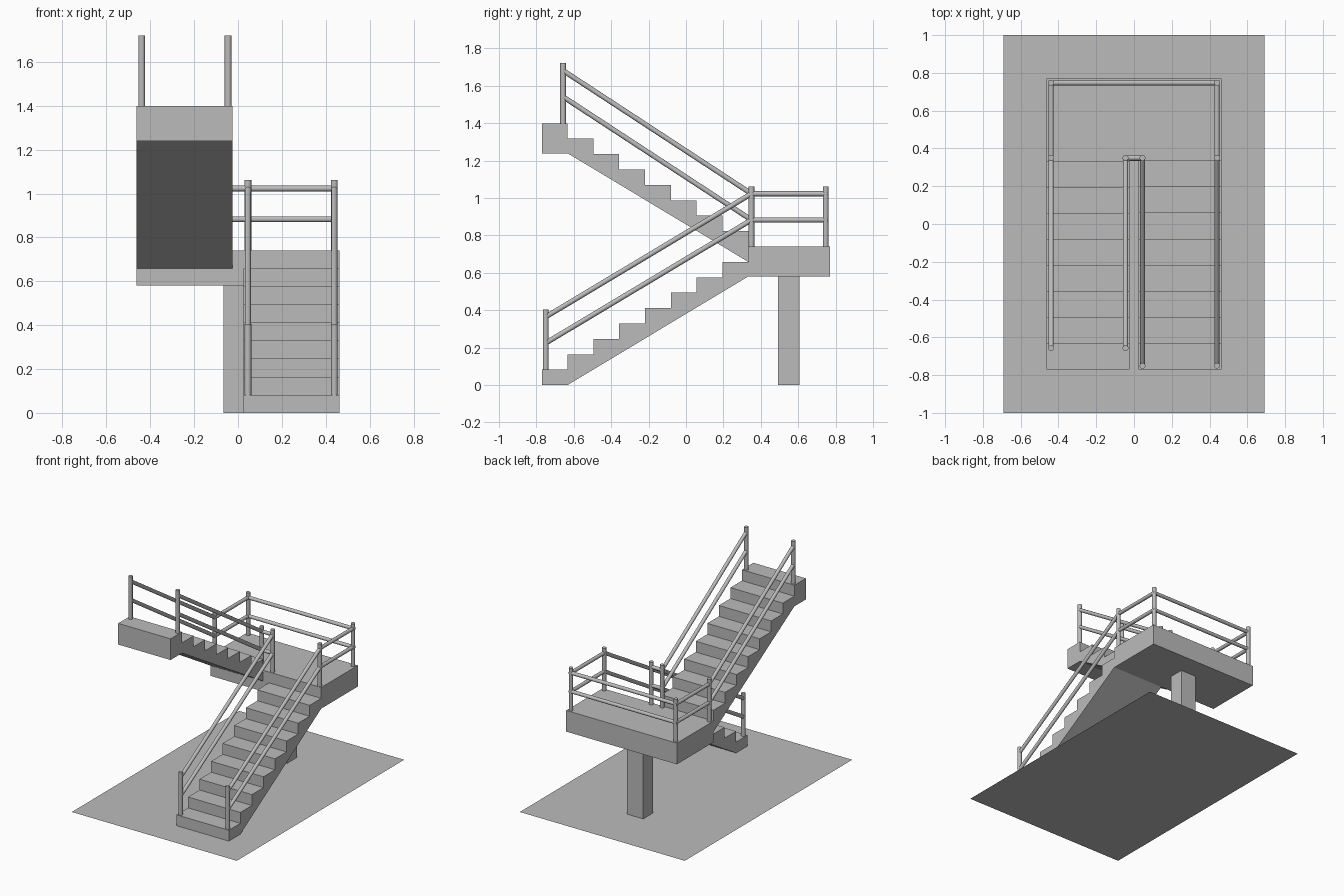
import bpy, bmesh
from mathutils import Vector

cube = bpy.data.objects.get("Cube")
if cube:
    bpy.data.objects.remove(cube, do_unlink=True)


def make_material(name, value):
    mat = bpy.data.materials.new(name)
    mat.use_nodes = True
    colour = (value, value, value, 1)
    mat.diffuse_color = colour
    mat.node_tree.nodes["Principled BSDF"].inputs["Base Color"].default_value = colour
    return mat


GREY = make_material("concrete grey", 0.5)


def finish(name, bm):
    mesh = bpy.data.meshes.new(name)
    bmesh.ops.recalc_face_normals(bm, faces=bm.faces)
    bm.to_mesh(mesh)
    bm.free()
    mesh.materials.append(GREY)
    obj = bpy.data.objects.new(name, mesh)
    bpy.context.collection.objects.link(obj)
    return obj


def prism(name, profile, x0, x1):
    """Extrude a (y, z) profile from x0 to x1."""
    bm = bmesh.new()
    face = bm.faces.new([bm.verts.new((x0, y, z)) for y, z in profile])
    out = bmesh.ops.extrude_face_region(bm, geom=[face])
    verts = [v for v in out["geom"] if isinstance(v, bmesh.types.BMVert)]
    bmesh.ops.translate(bm, verts=verts, vec=(x1 - x0, 0, 0))
    return finish(name, bm)


def box(name, x0, x1, y0, y1, z0, z1):
    return prism(name, [(y0, z0), (y1, z0), (y1, z1), (y0, z1)], x0, x1)


def tube(name, a, b, radius):
    a, b = Vector(a), Vector(b)
    bpy.ops.mesh.primitive_cylinder_add(vertices=16, radius=radius,
                                        depth=(b - a).length, location=(a + b) / 2)
    obj = bpy.context.object
    obj.name = name
    obj.rotation_euler = (b - a).to_track_quat("Z", "Y").to_euler()
    obj.data.materials.append(GREY)
    bpy.ops.object.shade_smooth_by_angle()


# Main dimensions
HALF, GAP = 0.463, 0.025
FRONT, BACK, EDGE = -0.77, 0.77, 0.333
RUN, RISE = 0.138, 0.0823
DECK = 9 * RISE
SLAB = 0.16
TOP = DECK + 8 * RISE
NOSE = EDGE - 7 * RUN

# Ground sheet
bm = bmesh.new()
bmesh.ops.create_grid(bm, x_segments=1, y_segments=1, size=1)
bmesh.ops.scale(bm, vec=(0.69, 1, 1), verts=bm.verts)
finish("ground_sheet", bm)

# Landing and its column
box("landing", -HALF, HALF, EDGE, BACK, DECK - SLAB, DECK)
box("landing_column", -0.067, 0.067, 0.492, 0.607, 0, DECK - SLAB)

# Lower flight climbs to the back
profile = [(NOSE, 0), (FRONT, 0), (FRONT, RISE)]
for i in range(7):
    y = NOSE + i * RUN
    profile += [(y, RISE * (i + 1)), (y, RISE * (i + 2))]
profile += [(EDGE, 8 * RISE), (EDGE, DECK - SLAB)]
prism("lower_flight", profile, GAP, HALF)

# Upper flight climbs back to the front
profile = [(EDGE, DECK - RISE)]
for i in range(8):
    y = EDGE - i * RUN
    profile += [(y, DECK + RISE * i), (y, DECK + RISE * (i + 1))]
profile = profile[:1] + profile[2:]
profile += [(FRONT, TOP), (FRONT, TOP - SLAB), (NOSE, TOP - SLAB)]
prism("upper_flight", profile, -HALF, -GAP)

# Posts
OUT, IN = 0.439, 0.045
LOW_Y, TURN_Y, BACK_Y, HIGH_Y = -0.75, 0.35, 0.747, -0.657
POST = 0.322


def post(name, x, y, z):
    tube(name, (x, y, z), (x, y, z + POST), 0.0155)


for side, x in (("inner", IN), ("outer", OUT)):
    post("lower_post_" + side, x, LOW_Y, RISE)
    post("upper_post_" + side, -x, HIGH_Y, TOP)
    for hand, s in (("left", 1), ("right", -1)):
        post(f"turn_post_{side}_{hand}", s * x, TURN_Y, DECK)
for hand, s in (("left", 1), ("right", -1)):
    post("back_post_" + hand, s * OUT, BACK_Y, DECK)

# Two rails along every run of posts
for level, h in (("top", 0.282), ("middle", 0.142)):
    def rail(name, a, b):
        tube(f"{name}_{level}_rail", (a[0], a[1], a[2] + h), (b[0], b[1], b[2] + h), 0.0135)

    for side, x in (("inner", IN), ("outer", OUT)):
        rail("lower_" + side, (x, LOW_Y, RISE), (x, TURN_Y, DECK))
        rail("upper_" + side, (-x, TURN_Y, DECK), (-x, HIGH_Y, TOP))
    for hand, s in (("left", 1), ("right", -1)):
        rail("landing_" + hand, (s * OUT, TURN_Y, DECK), (s * OUT, BACK_Y + 0.012, DECK))
    rail("landing_back", (-OUT, BACK_Y, DECK), (OUT, BACK_Y, DECK))
    rail("landing_inner", (-IN, TURN_Y, DECK), (IN, TURN_Y, DECK))
